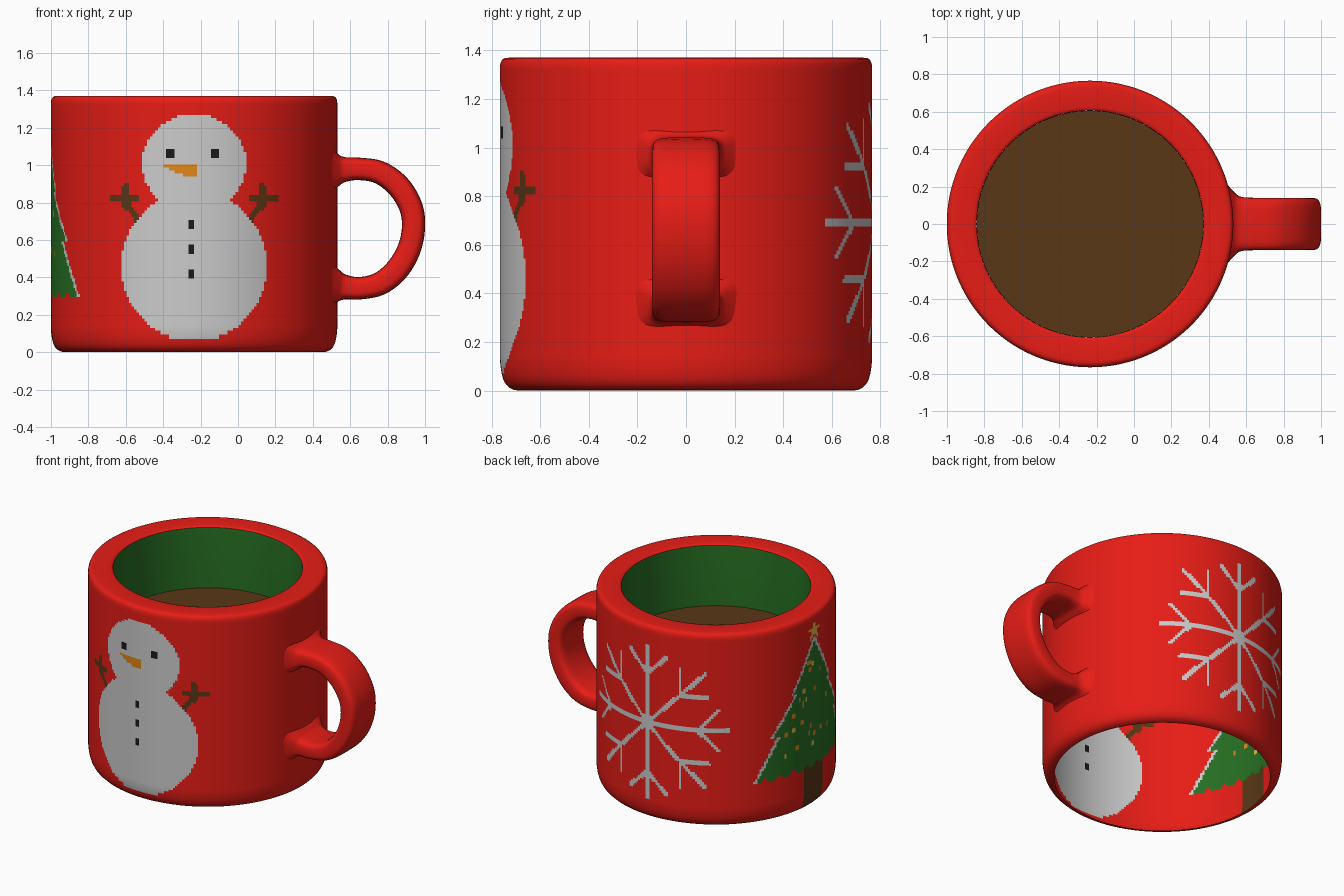
import bpy, bmesh, math, random
from mathutils import Vector

if "Cube" in bpy.data.objects:
    bpy.data.objects.remove(bpy.data.objects["Cube"])

random.seed(4)
CX, R, H = -0.235, 0.766, 1.37
COLS = 320

# Materials
COLORS = {
    "red": (0.80, 0.012, 0.008), "white": (0.80, 0.80, 0.80), "black": (0.01, 0.01, 0.01),
    "carrot": (0.75, 0.24, 0.01), "brown": (0.10, 0.038, 0.008), "green": (0.02, 0.16, 0.016),
    "gold": (0.75, 0.50, 0.08),
}
NAMES = list(COLORS)
MATS = {}
for n, c in COLORS.items():
    MATS[n] = bpy.data.materials.new(n)
    MATS[n].diffuse_color = (*c, 1)


def finish(bm, name, mats, angle=40):
    me = bpy.data.meshes.new(name)
    bm.to_mesh(me)
    bm.free()
    ob = bpy.data.objects.new(name, me)
    bpy.context.collection.objects.link(ob)
    for m in mats:
        me.materials.append(MATS[m])
    bpy.ops.object.select_all(action='DESELECT')
    ob.select_set(True)
    bpy.context.view_layer.objects.active = ob
    bpy.ops.object.shade_smooth_by_angle(angle=math.radians(angle))
    return ob


def lathe(name, profile, mats, paint=None, cols=COLS):
    bm = bmesh.new()
    rings = [[bm.verts.new((CX + r * math.cos(2 * math.pi * i / cols),
                            r * math.sin(2 * math.pi * i / cols), z)) for i in range(cols)]
             for r, z in profile]
    for j in range(len(rings) - 1):
        a, b = rings[j], rings[j + 1]
        z = (profile[j][1] + profile[j + 1][1]) / 2
        outer = profile[j][0] > 0.69 and z < 1.35
        for i in range(cols):
            k = (i + 1) % cols
            f = bm.faces.new((a[i], a[k], b[k], b[i]))
            if paint and outer:
                f.material_index = NAMES.index(paint(360 * (i + 0.5) / cols, z))
    return finish(bm, name, mats)


# 2D helpers for the pictures on the wall
def near(u, v, seg, w):
    x0, y0, x1, y1 = seg
    dx, dy = x1 - x0, y1 - y0
    t = max(0, min(1, ((u - x0) * dx + (v - y0) * dy) / (dx * dx + dy * dy)))
    return math.hypot(u - x0 - t * dx, v - y0 - t * dy) < w


def box(u, v, cu, cv, hu, hv):
    return abs(u - cu) < hu and abs(v - cv) < hv


ARM = [(0.27, 0.66, 0.36, 0.80), (0.365, 0.78, 0.365, 0.89), (0.31, 0.82, 0.435, 0.82)]


def snowman(u, z):
    if any(box(u, z, e, 1.068, 0.021, 0.027) for e in (-0.13, 0.113)):
        return "black"
    if any(box(u, z, -0.016, b, 0.02, 0.025) for b in (0.685, 0.55, 0.42)):
        return "black"
    if -0.185 < u < 0.02 and 1.01 - 0.075 * min(1, (u + 0.2) / 0.16) < z < 1.01:
        return "carrot"
    if math.hypot(u / 0.28, (z - 1.01) / 0.262) < 1 or math.hypot(u / 0.39, (z - 0.46) / 0.40) < 1:
        return "white"
    if any(near(abs(u), z, s, 0.016) for s in ARM):
        return "brown"
    return "red"


BALLS = [(random.uniform(-0.8, 0.8), random.uniform(0.4, 1.08), random.choice(("gold", "carrot")))
         for _ in range(24)]


def tree_half_width(z):
    for top, bot, w0, w1 in ((1.22, 0.86, 0, 16), (0.86, 0.60, 13.5, 28), (0.60, 0.30, 24, 37)):
        if bot <= z <= top:
            return w0 + (w1 - w0) * (top - z) / (top - bot)
    return 0


def tree(d, z):
    u, v = math.radians(d) * R, z - 1.25
    spike = abs(((math.degrees(math.atan2(u, v)) / 72 + 0.5) % 1) - 0.5) * 2
    if math.hypot(u, v) < 0.078 - 0.052 * spike ** 0.6:
        return "gold"
    w = tree_half_width(z)
    hem = 0.30 + 0.022 * math.sin(d * 0.75) * (abs(d) < 33)
    if z > hem and abs(d) < w:
        for f, bz, c in BALLS:
            if box(d, z, f * tree_half_width(bz), bz, 0.9, 0.017):
                return c
        return "white" if abs(d) > w - 1.7 else "green"
    if abs(d) < 7.5 and 0.02 < z < 0.34:
        return "brown"
    return "red"


def snowflake(u, v):
    for k in range(8):
        c, s = math.cos(k * math.pi / 4), math.sin(k * math.pi / 4)
        p, q = u * c + v * s, abs(v * c - u * s)
        if k % 2:
            hit = near(p, q, (0, 0, 0.56, 0), 0.014) or near(p, q, (0.33, 0, 0.46, 0.13), 0.013)
        else:
            hit = near(p, q, (0, 0, 0.53, 0), 0.022 if k % 4 == 0 else 0.018) \
                or near(p, q, (0.35, 0, 0.48, 0.14), 0.014)
        if hit:
            return "white"
    return "white" if box(u, v, 0, 0, 0.045, 0.045) else "red"


def paint(deg, z):
    if 225 < deg < 315:
        return snowman(R * math.cos(math.radians(deg)), z)
    if 140 < deg < 220:
        return tree(deg - 180, z)
    if 45 < deg < 135:
        return snowflake(math.radians(deg - 90) * R, z - 0.69)
    return "red"


# Mug wall: open foot, rounded bottom edge, straight painted wall, rounded rim
profile = [(0.69, 0.0), (0.71, 0.003), (0.728, 0.012), (0.742, 0.026), (0.752, 0.045),
           (0.759, 0.07), (0.763, 0.095), (0.765, 0.115)]
profile += [(R, 0.13 + i * 0.0165) for i in range(74)]
profile += [(0.763, 1.35), (0.757, 1.362), (0.745, 1.369), (0.73, H), (0.625, H),
            (0.612, 1.367), (0.606, 1.36)]
lathe("mug_wall", profile, NAMES, paint)

# Green inside wall and the drink surface
lathe("mug_liner", [(0.606, 1.36), (0.604, 1.34), (0.604, 0.93)], ["green"], cols=96)
bm = bmesh.new()
bmesh.ops.create_circle(bm, cap_ends=True, segments=96, radius=0.604)
for v in bm.verts:
    v.co += Vector((CX, 0, 0.935))
finish(bm, "drink_surface", ["brown"])

# Handle: rounded strap swept along a curve, flared where it meets the wall
# (x, z, half thickness, half width)
KEYS = [(0.49, 0.975, 0.13, 0.22), (0.53, 0.975, 0.092, 0.175), (0.57, 0.977, 0.067, 0.146),
        (0.65, 0.98, 0.06, 0.14), (0.76, 0.96, 0.062, 0.14), (0.86, 0.885, 0.064, 0.14),
        (0.925, 0.775, 0.063, 0.14), (0.938, 0.66, 0.062, 0.14), (0.91, 0.54, 0.063, 0.14),
        (0.845, 0.435, 0.064, 0.14), (0.755, 0.365, 0.062, 0.14), (0.65, 0.342, 0.06, 0.14),
        (0.57, 0.348, 0.067, 0.146), (0.53, 0.352, 0.092, 0.175), (0.49, 0.355, 0.13, 0.22)]


def spline(t):
    i = min(int(t), len(KEYS) - 2)
    f = t - i
    a, b, c, d = (Vector(KEYS[max(0, min(len(KEYS) - 1, i + o))]) for o in (-1, 0, 1, 2))
    return 0.5 * (2 * b + (c - a) * f + (2 * a - 5 * b + 4 * c - d) * f ** 2
                  + (3 * b - a - 3 * c + d) * f ** 3)


bm = bmesh.new()
rings, N, STEPS = [], 32, 70
for s in range(STEPS + 1):
    t = s / STEPS * (len(KEYS) - 1)
    p, q0, q1 = spline(t), spline(max(0, t - 0.05)), spline(min(len(KEYS) - 1, t + 0.05))
    tx, tz = q1[0] - q0[0], q1[1] - q0[1]
    ln = math.hypot(tx, tz)
    nx, nz = -tz / ln, tx / ln
    ring = []
    for k in range(N):
        a = 2 * math.pi * k / N
        ca, sa = math.cos(a), math.sin(a)
        h = math.copysign(abs(ca) ** 0.55, ca) * p[2]
        y = math.copysign(abs(sa) ** 0.4, sa) * p[3]
        ring.append(bm.verts.new((p[0] + nx * h, y, p[1] + nz * h)))
    rings.append(ring)
for a, b in zip(rings, rings[1:]):
    for k in range(N):
        bm.faces.new((a[k], a[(k + 1) % N], b[(k + 1) % N], b[k]))
bm.faces.new(rings[0])
bm.faces.new(rings[-1])
bmesh.ops.recalc_face_normals(bm, faces=bm.faces)
finish(bm, "handle", ["red"], 50)

for m in bpy.data.materials:
    if m.users and not m.is_grease_pencil:
        m.use_nodes = True
        m.node_tree.nodes["Principled BSDF"].inputs["Base Color"].default_value = m.diffuse_color
